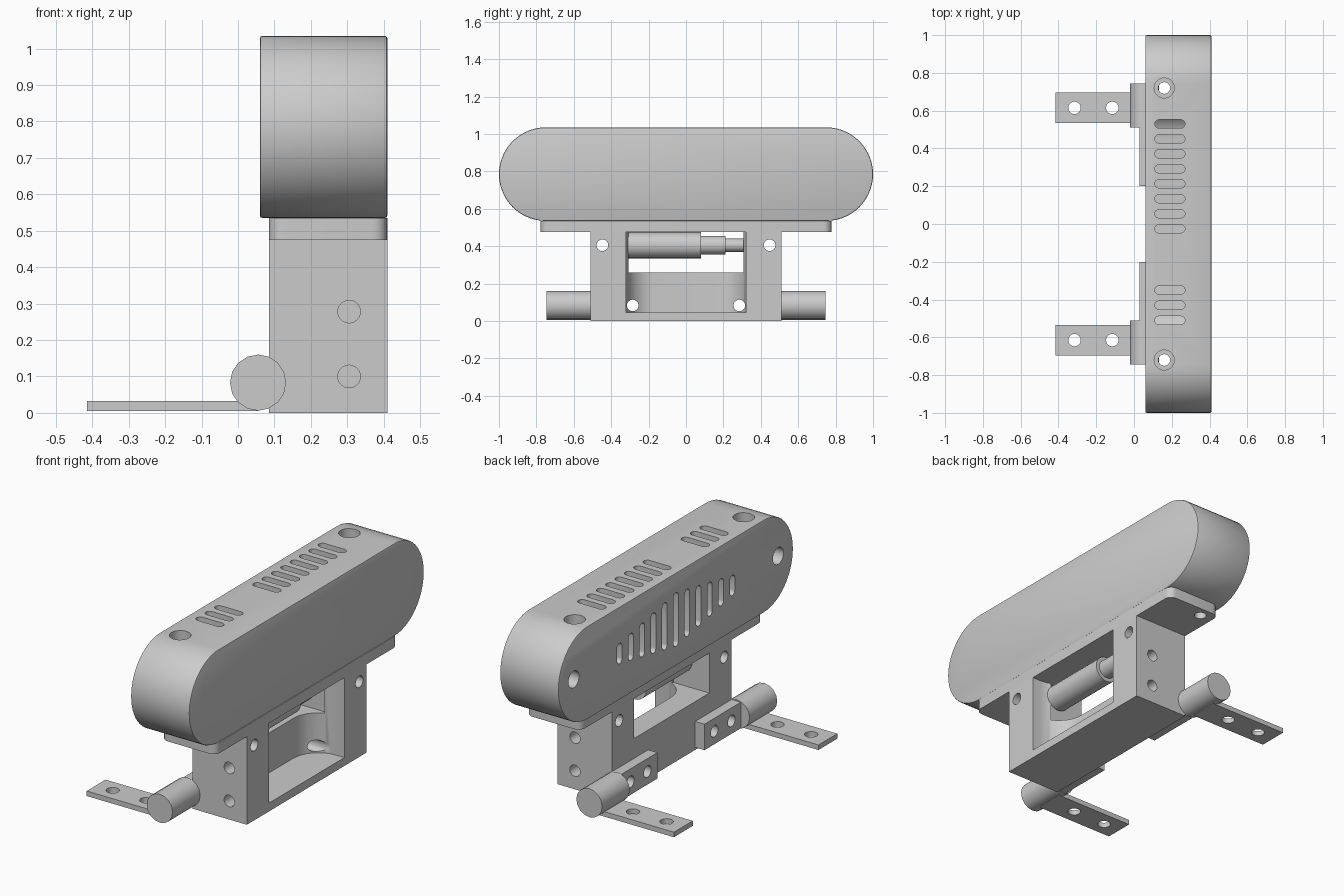
import bpy, bmesh, math
from mathutils import Vector

if "Cube" in bpy.data.objects:
    bpy.data.objects.remove(bpy.data.objects["Cube"], do_unlink=True)

grey = bpy.data.materials.new("plain grey")
grey.use_nodes = True
COLOUR = (0.6, 0.6, 0.6, 1)
grey.diffuse_color = COLOUR
grey.node_tree.nodes["Principled BSDF"].inputs["Base Color"].default_value = COLOUR


def outline(cu, cv, hu, hv, r=0, seg=6):
    """Rounded rectangle; a full radius gives a circle or a stadium."""
    pts = []
    for q, (su, sv) in enumerate([(1, 1), (-1, 1), (-1, -1), (1, -1)]):
        for i in range(seg + 1 if r else 1):
            a = math.pi / 2 * (q + i / seg)
            p = Vector((cu + su * (hu - r) + r * math.cos(a),
                        cv + sv * (hv - r) + r * math.sin(a)))
            if not pts or (p - pts[-1]).length > 1e-5:
                pts.append(p)
    if (pts[0] - pts[-1]).length < 1e-5:
        pts.pop()
    return pts


def prism(bm, axis, lo, hi, pts):
    """Extrude a 2D outline along the named axis."""
    place = {"x": lambda u, v, w: (w, u, v),
             "y": lambda u, v, w: (u, w, v),
             "z": lambda u, v, w: (u, v, w)}[axis]
    ends = [[bm.verts.new(place(p.x, p.y, w)) for p in pts] for w in (lo, hi)]
    faces = [bm.faces.new(ends[0]), bm.faces.new(ends[1][::-1])]
    n = len(pts)
    for i in range(n):
        j = (i + 1) % n
        faces.append(bm.faces.new((ends[0][j], ends[0][i], ends[1][i], ends[1][j])))
    bmesh.ops.recalc_face_normals(bm, faces=faces)


def make(name, *solids):
    bm = bmesh.new()
    for s in solids:
        prism(bm, *s)
    me = bpy.data.meshes.new(name)
    bm.to_mesh(me)
    bm.free()
    ob = bpy.data.objects.new(name, me)
    bpy.context.collection.objects.link(ob)
    me.materials.append(grey)
    return ob


def finish(ob, *cuts, bevel=0):
    """Bevel, subtract each group of solids, then shade."""
    if bevel:
        m = ob.modifiers.new("bevel", "BEVEL")
        m.width, m.segments, m.angle_limit = bevel, 2, math.radians(60)
    cutters = []
    for group in cuts:
        c = make("cutter", *group)
        c.hide_render = True
        cutters.append(c)
        m = ob.modifiers.new("cut", "BOOLEAN")
        m.operation, m.solver, m.object = "DIFFERENCE", "EXACT", c
    dg = bpy.context.evaluated_depsgraph_get()
    dg.update()
    me = bpy.data.meshes.new_from_object(ob.evaluated_get(dg))
    ob.modifiers.clear()
    ob.data = me
    for c in cutters:
        bpy.data.objects.remove(c, do_unlink=True)
    bpy.ops.object.select_all(action="DESELECT")
    ob.select_set(True)
    bpy.context.view_layer.objects.active = ob
    bpy.ops.object.shade_smooth_by_angle(angle=math.radians(30))


def circle(u, v, r, seg=6):
    return outline(u, v, r, r, r, seg)


BACK, FRONT = 0.06, 0.41      # housing depth range
MID = 0.785                   # housing centre height
IN = 0.085                    # rear face of the frame

# Housing: hollow stadium with vents and screw holes
cavity = [("x", 0.1, 0.38, outline(0, MID, 0.6, 0.15, 0.15))]
vents, bores, shafts = [], [], []
top_rows = [0.53 - 0.0793 * i for i in range(8)] + [-0.35, -0.43, -0.51]
for y in top_rows:
    vents.append(("z", 0.84, 1.1, outline(0.19, y, 0.08, 0.022, 0.022, 4)))
for i in range(-5, 6):
    half = 0.145 - 0.018 * abs(i)
    vents.append(("x", 0, 0.15, outline(i * 0.096, MID, 0.021, half, 0.021, 4)))
for s in (-1, 1):
    shafts.append(("z", 0.4, 1.2, circle(0.16, s * 0.72, 0.031)))
    shafts.append(("x", 0, 0.12, circle(s * 0.87, MID + 0.01, 0.045)))
    bores.append(("z", 0.96, 1.2, circle(0.16, s * 0.72, 0.053)))
housing = make("housing", ("x", BACK, FRONT, outline(0, MID, 1, 0.25, 0.25, 14)))
finish(housing, cavity, vents, shafts, bores, bevel=0.007)

# Mounting plate under the housing
plate = make("mounting_plate",
             ("z", 0.475, 0.535, outline(0.2475, 0, 0.1625, 0.777, 0.04)))
finish(plate, [("z", 0.4, 0.6, circle(0.16, s * 0.72, 0.031)) for s in (-1, 1)])

# Frame: block with a rounded pocket, rear window and screw holes
holes = []
for s in (-1, 1):
    holes.append(("x", 0, 0.5, circle(s * 0.447, 0.405, 0.031)))
    holes.append(("x", 0, 0.35, circle(s * 0.285, 0.083, 0.031)))
    lo, hi = sorted((s * 0.4, s * 0.6))
    for z in (0.1, 0.278):
        holes.append(("y", lo, hi, circle(0.305, z, 0.031)))
frame = make("frame", ("x", IN, FRONT, outline(0, 0.2375, 0.51, 0.2375)))
finish(frame,
       [("z", 0.045, 0.6, outline(0.46, 0, 0.25, 0.32, 0.15, 8))],
       [("x", 0, 0.3, outline(0, 0.43, 0.32, 0.17))],
       holes)

# Stepped actuator inside the frame
for name, lo, hi, r in (("actuator_body", -0.31, 0.08, 0.07),
                        ("actuator_neck", 0.08, 0.21, 0.05),
                        ("actuator_tip", 0.21, 0.32, 0.035)):
    finish(make(name, ("y", lo, hi, circle(0.25, 0.405, r))))

# Hinges: barrel, leaf on the frame and strap on the floor
for s, side in ((1, "rear"), (-1, "front")):
    def span(a, b):
        return sorted((s * a, s * b))
    finish(make(side + "_hinge_barrel",
                ("y", *span(0.51, 0.745), circle(0.055, 0.083, 0.077, 4))))
    leaf = make(side + "_hinge_leaf",
                ("x", 0.03, IN, outline(s * 0.365, 0.083, 0.165, 0.07)))
    finish(leaf, [("x", 0, 0.2, circle(s * y, 0.083, 0.031)) for y in (0.285, 0.43)])
    strap = make(side + "_hinge_strap",
                 ("z", 0.005, 0.032, outline(-0.18, s * 0.615, 0.235, 0.08)))
    finish(strap, [("z", -0.1, 0.1, circle(x, s * 0.615, 0.033)) for x in (-0.315, -0.115)])
